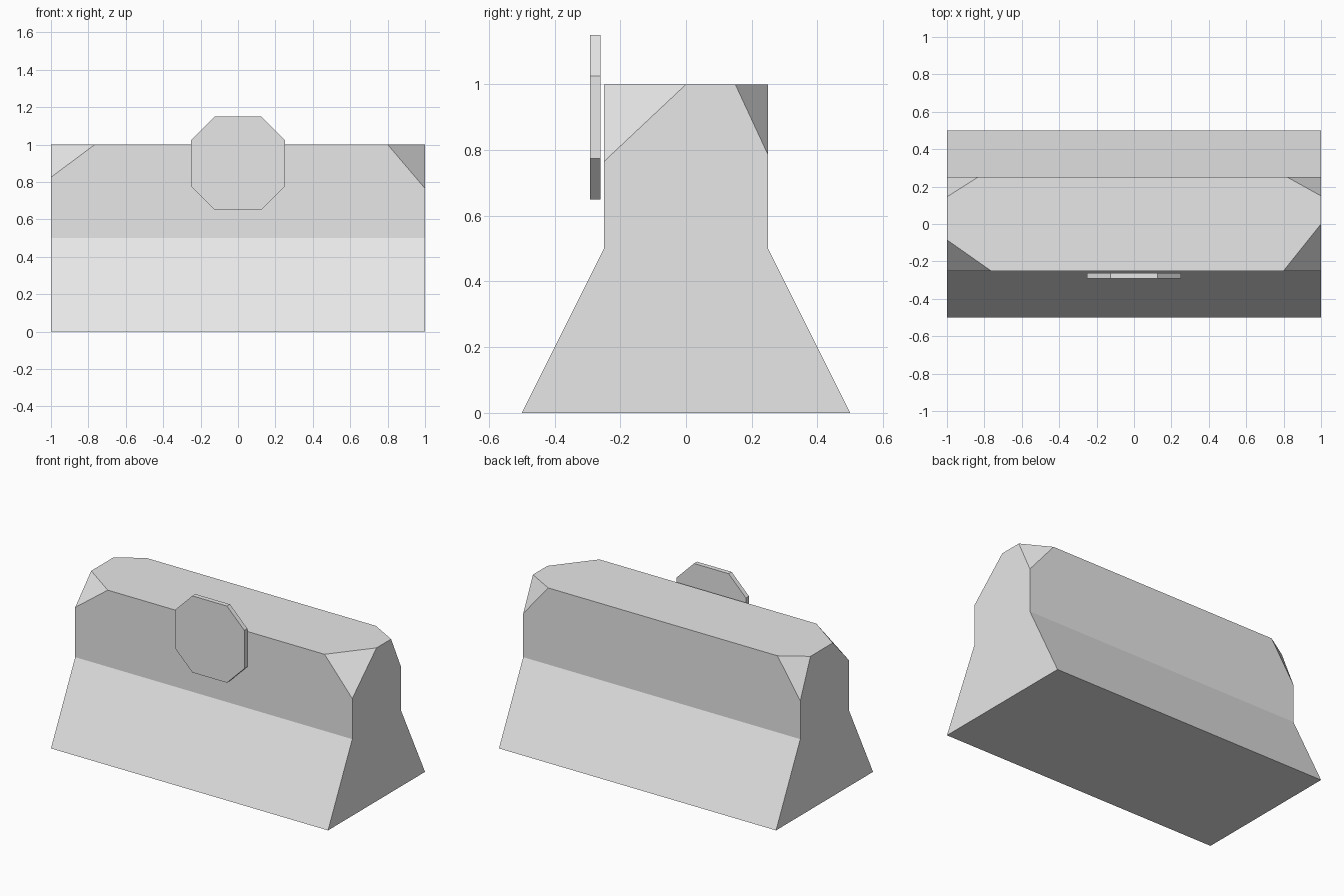
import bpy, bmesh
from mathutils import Vector

cube = bpy.data.objects.get("Cube")
if cube:
    bpy.data.objects.remove(cube, do_unlink=True)

concrete = bpy.data.materials.new("pale_grey")
concrete.use_nodes = True
GREY = (0.8, 0.8, 0.8, 1)
concrete.diffuse_color = GREY
concrete.node_tree.nodes["Principled BSDF"].inputs["Base Color"].default_value = GREY


def prism(points, direction):
    """Closed solid made by sweeping a flat outline along a direction."""
    bm = bmesh.new()
    face = bm.faces.new([bm.verts.new(p) for p in points])
    ext = bmesh.ops.extrude_face_region(bm, geom=[face])
    moved = [g for g in ext["geom"] if isinstance(g, bmesh.types.BMVert)]
    bmesh.ops.translate(bm, verts=moved, vec=direction)
    bmesh.ops.recalc_face_normals(bm, faces=bm.faces[:])
    return bm


def chip_corner(bm, sx, sy, x, y, z):
    """Slice off a top corner through one point on each of its three edges."""
    a = Vector((x, sy * 0.25, 1))
    b = Vector((sx, y, 1))
    c = Vector((sx, sy * 0.25, z))
    normal = (b - a).cross(c - a).normalized()
    if normal.z < 0:
        normal.negate()
    cut = bmesh.ops.bisect_plane(
        bm, geom=bm.verts[:] + bm.edges[:] + bm.faces[:], dist=1e-5,
        plane_co=a, plane_no=normal, clear_outer=True)
    edges = [g for g in cut["geom_cut"] if isinstance(g, bmesh.types.BMEdge)]
    bmesh.ops.holes_fill(bm, edges=edges, sides=0)


def add_object(name, bm):
    bmesh.ops.recalc_face_normals(bm, faces=bm.faces[:])
    mesh = bpy.data.meshes.new(name)
    bm.to_mesh(mesh)
    bm.free()
    mesh.materials.append(concrete)
    obj = bpy.data.objects.new(name, mesh)
    bpy.context.collection.objects.link(obj)


# Barrier block: flared foot, upright top, four uneven broken corners
half = [(0.5, 0), (0.25, 0.5), (0.25, 1)]
profile = half + [(-y, z) for y, z in reversed(half)]
block = prism([(-1, y, z) for y, z in profile], (2, 0, 0))
chip_corner(block, 1, -1, 0.80, 0.0, 0.765)
chip_corner(block, 1, 1, 0.82, 0.15, 0.785)
chip_corner(block, -1, -1, -0.765, -0.085, 0.825)
chip_corner(block, -1, 1, -0.835, 0.145, 0.75)
add_object("barrier_block", block)

# Eight-sided plate floating just in front of the block
R, C = 0.25, 0.125
corner = [(R, C), (C, R)]
outline = []
for turn in range(4):
    outline += corner
    corner = [(-v, u) for u, v in corner]
add_object("front_plate", prism([(u, -0.292, 0.9 + v) for u, v in outline], (0, 0.031, 0)))
